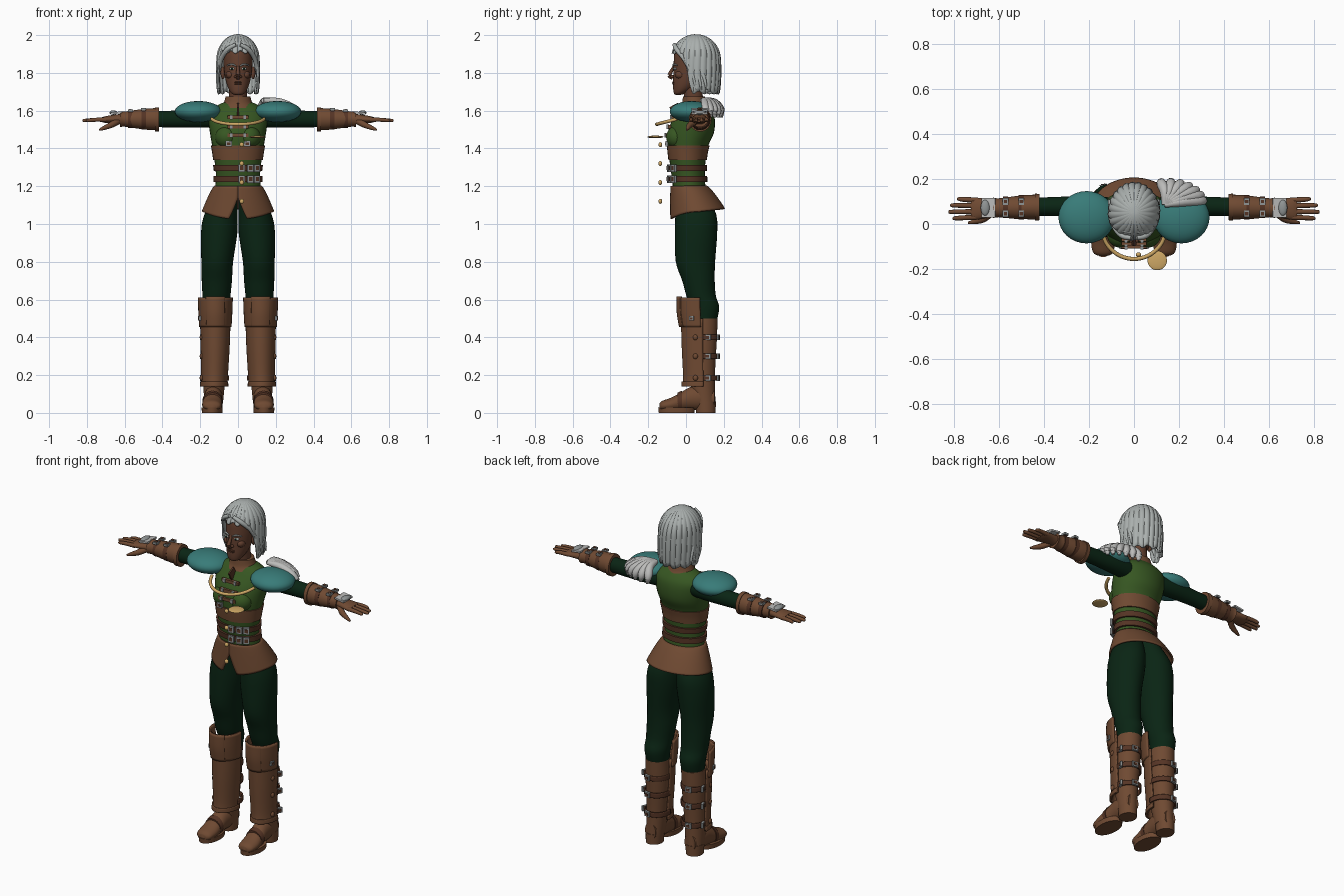
import bpy, bmesh
from math import sin, cos, pi, sqrt, radians
from mathutils import Matrix, Vector, Euler

cube = bpy.data.objects.get("Cube")
if cube:
    bpy.data.objects.remove(cube, do_unlink=True)


def material(name, r, g, b):
    m = bpy.data.materials.new(name)
    m.use_nodes = True
    m.diffuse_color = (r, g, b, 1)
    bsdf = m.node_tree.nodes["Principled BSDF"]
    bsdf.inputs["Base Color"].default_value = (r, g, b, 1)
    bsdf.inputs["Roughness"].default_value = 0.7
    return m


skin = material("dark skin", .125, .05, .028)
hair = material("silver hair", .40, .43, .42)
leather = material("brown leather", .16, .068, .032)
strap = material("dark leather", .09, .034, .018)
vest = material("moss green cloth", .038, .095, .016)
cloth = material("deep green cloth", .003, .018, .007)
teal = material("teal plate", .04, .20, .19)
gold = material("gold", .62, .39, .13)
metal = material("grey metal", .28, .30, .30)
pale = material("pale grey cloth", .50, .50, .49)


def finish(name, bm, mat, mirror=False, thick=0):
    bmesh.ops.recalc_face_normals(bm, faces=bm.faces)
    mesh = bpy.data.meshes.new(name)
    bm.to_mesh(mesh)
    bm.free()
    mesh.materials.append(mat)
    ob = bpy.data.objects.new(name, mesh)
    bpy.context.collection.objects.link(ob)
    bpy.ops.object.select_all(action='DESELECT')
    ob.select_set(True)
    bpy.context.view_layer.objects.active = ob
    bpy.ops.object.shade_smooth_by_angle(angle=radians(40))
    if thick:
        mod = ob.modifiers.new("thickness", 'SOLIDIFY')
        mod.thickness, mod.offset = thick, 0
    if mirror:
        ob.modifiers.new("mirror", 'MIRROR')
    return ob


def skin_rows(bm, rows, closed=True, caps=True):
    """Bridge rows of points with quads."""
    rows = [[bm.verts.new(p) for p in row] for row in rows]
    n = len(rows[0])
    for a, b in zip(rows, rows[1:]):
        for i in range(n if closed else n - 1):
            j = (i + 1) % n
            bm.faces.new((a[i], a[j], b[j], b[i]))
    if closed and caps:
        bm.faces.new(rows[0])
        bm.faces.new(rows[-1])


def spline(rings, steps=4):
    """Smooth Catmull-Rom resampling of ring values."""
    out, last = [], len(rings) - 1
    for i in range(last):
        a, b, c, d = (rings[max(0, min(last, i + k))] for k in (-1, 0, 1, 2))
        for s in range(steps):
            t = s / steps
            out.append([q + .5 * t * (r - p + t * (2*p - 5*q + 4*r - e + t * (3*(q - r) + e - p)))
                        for p, q, r, e in zip(a, b, c, d)])
    return out + [rings[-1]]


def loft(name, rings, mat, axis='Z', arc=None, thick=0, mirror=False, n=32, steps=4):
    """Rings are (position on axis, centre 1, centre 2, radius 1, radius 2)."""
    lo, hi = [radians(v) for v in arc] if arc else (0, 2 * pi)
    rows = []
    for s, c, d, r, q in spline(rings, steps):
        row = []
        for i in range(n):
            a = lo + (hi - lo) * i / (n - 1 if arc else n)
            u, v = c + r * sin(a), d - q * cos(a)
            row.append({'Z': (u, v, s), 'X': (s, u, v), 'Y': (u, s, v)}[axis])
        rows.append(row)
    bm = bmesh.new()
    skin_rows(bm, rows, closed=not arc)
    return finish(name, bm, mat, mirror, thick)


def tube(name, points, mat, mirror=False, n=10, steps=4):
    """Points are (x, y, z, radius)."""
    pts, rows = spline(points, steps), []
    for i, p in enumerate(pts):
        ahead = Vector(pts[min(i + 1, len(pts) - 1)][:3]) - Vector(pts[max(i - 1, 0)][:3])
        rot = ahead.to_track_quat('Z', 'Y')
        rows.append([Vector(p[:3]) + rot @ Vector((p[3] * cos(k), p[3] * sin(k), 0))
                     for k in (2 * pi * j / n for j in range(n))])
    bm = bmesh.new()
    skin_rows(bm, rows)
    return finish(name, bm, mat, mirror)


def solid(name, kind, loc, size, mat, rot=(0, 0, 0), mirror=False):
    bm = bmesh.new()
    m = Matrix.LocRotScale(Vector(loc), Euler([radians(v) for v in rot]), Vector(size))
    if kind == 'box':
        bmesh.ops.create_cube(bm, size=1, matrix=m)
    elif kind == 'ball':
        bmesh.ops.create_uvsphere(bm, u_segments=32, v_segments=18, radius=1, matrix=m)
    return finish(name, bm, mat, mirror)


def buckle(name, loc, rot=(0, 0, 0), mirror=False, w=.034, h=.03):
    solid(name + "_frame", 'box', loc, (w, .012, h), metal, rot, mirror)
    solid(name + "_tongue", 'box', loc, (w * .55, .016, h * .5), strap, rot, mirror)


# Torso, bust and raised belts that follow the torso
TORSO = [(1.16, 0, .02, .125, .09), (1.22, 0, .015, .118, .086), (1.28, 0, .01, .118, .09),
         (1.36, 0, .008, .128, .098), (1.42, 0, .012, .138, .108), (1.48, 0, .025, .148, .122),
         (1.54, 0, .038, .155, .115), (1.59, 0, .05, .15, .095), (1.625, 0, .05, .115, .072),
         (1.65, 0, .045, .06, .05)]
loft("vest", TORSO, vest)
solid("bust", 'ball', (.06, -.045, 1.46), (.06, .06, .06), vest, mirror=True)


def belt(name, low, high, grow, mat):
    rings = []
    for z in (low, (low + high) / 2, high):
        a, b = next((a, b) for a, b in zip(TORSO, TORSO[1:]) if a[0] <= z <= b[0])
        t = (z - a[0]) / (b[0] - a[0])
        c = [p + (q - p) * t for p, q in zip(a, b)]
        rings.append((z, 0, c[2], c[3] + grow, c[4] + grow))
    loft(name, rings, mat)


belt("bodice_band", 1.34, 1.415, .006, leather)
belt("upper_belt", 1.28, 1.312, .01, strap)
belt("lower_belt", 1.222, 1.254, .012, strap)
for z in (1.296, 1.238):
    for x in (.02, .065, .1):
        buckle("belt_buckle", (x, -.095 + x * x * 3, z), (0, 0, x * 300), h=.04)
buckle("bodice_buckle", (.05, -.102, 1.425), mirror=True)
solid("vest_seam", 'box', (0, -.045, 1.59), (.009, .05, .09), strap, (28, 0, 0))
for z, y in ((1.565, -.07), (1.515, -.088), (1.47, -.1)):
    solid("chest_strap", 'box', (0, y, z), (.11, .016, .018), leather)
    solid("chest_clasp", 'box', (.035, y - .008, z), (.014, .012, .022), metal, mirror=True)

# Flared hip skirt with a slit at the front
rows = []
for i in range(15):
    t = i / 14
    gap = .26 * max(0, t - .35) / .65
    row = []
    for k in range(65):
        a = gap + (2 * pi - 2 * gap) * k / 64
        drop = 1.065 - .04 * max(0, cos(a)) ** 2 + .015 * max(0, -cos(a))
        f = t ** .8
        row.append(((.121 + .066 * f) * sin(a), .015 + .045 * f - (.092 + .05 * f) * cos(a),
                    1.2 + (drop - 1.2) * t))
    rows.append(row)
bm = bmesh.new()
skin_rows(bm, rows, closed=False)
finish("hip_skirt", bm, leather, thick=.01)

# Trousers
loft("trouser_legs", [(1.16, .06, .03, .058, .08), (1.05, .09, .052, .088, .108),
     (.95, .1, .053, .096, .112), (.8, .11, .05, .084, .104), (.7, .112, .066, .08, .086),
     (.62, .114, .08, .074, .078), (.56, .116, .1, .07, .076), (.49, .116, .098, .062, .066)],
     cloth, mirror=True)

# Boots: shaft, foot, sole, heel and straps
loft("boot_shafts", [(.5, .117, .093, .066, .074), (.4, .119, .09, .068, .074),
     (.3, .121, .088, .064, .07), (.18, .125, .086, .058, .067), (.05, .13, .1, .05, .056)],
     leather, mirror=True)
loft("boot_feet", [(-.14, .137, .034, .025, .016), (-.125, .137, .038, .045, .026),
     (-.08, .137, .044, .053, .036), (-.03, .135, .058, .05, .048), (.02, .132, .075, .048, .06),
     (.08, .13, .08, .048, .064), (.15, .13, .075, .035, .05)], leather, 'Y', mirror=True)
loft("boot_soles", [(0, .137, -.05, .054, .094), (.028, .137, -.05, .056, .097)], leather, mirror=True)
loft("boot_heels", [(0, .132, .105, .047, .052), (.06, .131, .103, .05, .055)], leather, mirror=True)
loft("instep_straps", [(-.045, .135, .057, .052, .05), (-.02, .135, .063, .053, .055)],
     strap, 'Y', mirror=True)
for z in (.4, .3, .185):
    loft("boot_strap", [(z - .014, .121, .088, .07, .079), (z + .014, .121, .088, .07, .079)],
         strap, arc=(80, 280), thick=.008, mirror=True)
    buckle("boot_side_buckle", (.191, .115, z), (0, 0, 70), True)
    buckle("boot_back_buckle", (.135, .17, z), (0, 0, -10), True)
    solid("boot_stud", 'ball', (.193, .05, z), (.01, .013, .015), leather, mirror=True)

# Shin guards and knee guards
loft("shin_guards", [(.14, .126, .085, .066, .1), (.2, .124, .085, .066, .096),
     (.35, .121, .082, .072, .1), (.5, .12, .082, .076, .104)], leather,
     arc=(-94, 94), thick=.01, mirror=True)
loft("shin_guard_rims", [(.14, .126, .085, .071, .106), (.165, .126, .085, .07, .104)], leather,
     arc=(-94, 94), thick=.008, mirror=True)
loft("knee_guards", [(.455, .12, .082, .08, .108), (.53, .12, .08, .084, .118),
     (.61, .12, .078, .087, .118)], leather, arc=(-88, 88), thick=.012, mirror=True)
loft("knee_plates", [(.455, .12, .082, .084, .114), (.53, .12, .08, .088, .124),
     (.615, .12, .078, .09, .123)], leather, arc=(-32, 32), thick=.01, mirror=True)
buckle("knee_buckle", (.203, .03, .5), (0, 0, 80), True, .024, .024)

# Arms: sleeve, bracer, cuffs and buckled straps
loft("sleeves", [(.08, .065, 1.56, .05, .05), (.2, .075, 1.56, .05, .05),
     (.32, .078, 1.556, .043, .045), (.45, .076, 1.555, .04, .042)], cloth, 'X', mirror=True)
loft("bracers", [(.42, .075, 1.555, .055, .058), (.47, .075, 1.555, .054, .057),
     (.53, .073, 1.555, .05, .05), (.6, .072, 1.555, .042, .04), (.625, .072, 1.555, .046, .042)],
     leather, 'X', mirror=True)
loft("bracer_cuffs", [(.418, .075, 1.553, .058, .064), (.44, .075, 1.553, .06, .064)],
     leather, 'X', mirror=True)
for x, r in ((.5, .054), (.57, .047)):
    loft("bracer_strap", [(x - .012, .074, 1.555, r, r), (x + .012, .074, 1.555, r, r)],
         strap, 'X', mirror=True)
    for y in (.045, .1):
        buckle("bracer_buckle", (x, y, 1.553 + r), (90, 0, 0), True, .026, .03)

# Gloved hands
loft("palms", [(.6, .072, 1.555, .034, .03), (.65, .07, 1.555, .042, .024),
     (.7, .068, 1.553, .049, .018), (.722, .068, 1.552, .046, .012)], leather, 'X', mirror=True)
for y, tip in ((.106, .785), (.081, .815), (.055, .823), (.03, .805)):
    tube("finger", [(.7, y, 1.552, .012), (.75, y * 1.06 - .004, 1.552, .011),
         (tip - .01, y * 1.12 - .008, 1.548, .009), (tip, y * 1.12 - .008, 1.547, .003)], leather, True)
tube("thumb", [(.635, .05, 1.545, .018), (.67, .022, 1.525, .016), (.71, .01, 1.508, .011),
     (.735, .005, 1.498, .005)], leather, True)
solid("hand_plate", 'box', (.645, .072, 1.588), (.06, .085, .01), pale, (0, 8, 0), True)
solid("hand_plate_roll", 'ball', (.66, .072, 1.59), (.02, .035, .012), metal, mirror=True)

# Shoulder plates and the draped cloth on the left shoulder
solid("shoulder_plates", 'ball', (.21, .03, 1.595), (.125, .116, .056), teal, mirror=True)
for k in range(7):
    a = radians(5 + k * 16)
    x, y = .15 + .15 * cos(a), .095 + .088 * sin(a)
    tube("shoulder_drape", [(.135, .085, 1.655, .012), (.15 + .07 * cos(a), .095 + .05 * sin(a), 1.645, .022),
         (x, y, 1.605, .022), (x + .004, y + .004, 1.565, .008)], pale)

# Gold collar arc, disc and buttons
tube("gold_collar", [(.143 * sin(a), -.01 - .145 * cos(a), 1.565 - .037 * cos(a), .009)
     for a in (radians(-75 + 15 * k) for k in range(11))], gold)
solid("gold_disc", 'ball', (.103, -.162, 1.461), (.043, .043, .007), gold)
for z in (1.42, 1.32, 1.22, 1.12):
    solid("gold_button", 'ball', (.02, -.136, z), (.012, .01, .013), gold)

# Collar and neck
loft("collar", [(1.615, 0, .048, .1, .08), (1.64, 0, .045, .076, .066),
     (1.675, 0, .042, .066, .058)], leather)
loft("neck", [(1.62, 0, .045, .048, .05), (1.76, 0, .03, .046, .05)], skin)

# Head and face
loft("head", [(1.683, 0, -.042, .014, .012), (1.692, 0, -.034, .034, .03), (1.72, 0, -.012, .052, .056),
     (1.76, 0, .008, .065, .076), (1.81, 0, .024, .073, .091), (1.86, 0, .033, .077, .098),
     (1.91, 0, .038, .075, .098), (1.95, 0, .042, .06, .082), (1.975, 0, .045, .03, .04)], skin)
tube("nose", [(0, -.064, 1.835, .007), (0, -.08, 1.805, .01), (0, -.087, 1.785, .012),
     (0, -.07, 1.772, .01)], skin)
solid("nostrils", 'ball', (.012, -.073, 1.78), (.009, .01, .008), skin, mirror=True)
solid("cheeks", 'ball', (.042, -.03, 1.79), (.022, .028, .022), skin, mirror=True)
for z in (1.75, 1.742):
    solid("lip", 'ball', (0, -.064, z), (.022, .009, .005), strap)
solid("eyes", 'ball', (.031, -.057, 1.822), (.015, .01, .007), pale, mirror=True)
solid("pupils", 'ball', (.031, -.065, 1.822), (.006, .004, .006), cloth, mirror=True)
tube("eyebrows", [(.012, -.069, 1.837, .003), (.032, -.065, 1.846, .005), (.058, -.046, 1.84, .003)],
     hair, True)
solid("ears", 'ball', (.08, .038, 1.8), (.012, .02, .034), skin, (-10, 0, 0), True)

# Hair: dome running down to a bob, open at the face, rippled into locks
rows = []
for i in range(1, 23):
    row = []
    for k in range(192):
        a = 2 * pi * k / 192
        f = max(0, min(1, (cos(a) - .1) / .5))
        low = 1.695 + .215 * f * f * (3 - 2 * f) + .008 * sin(a * 12)
        z = 2.0 - (2.0 - low) * (i / 22) ** 1.8
        r = sqrt(max(0, 1 - ((z - 1.87) / .13) ** 2)) if z > 1.87 else 1 + .6 * (1.87 - z) - 5 * (1.87 - z) ** 2
        r *= .97 + .05 * abs(sin(a * 12 + (2 - z) * 4))
        row.append((.108 * r * sin(a), .052 - .126 * r * cos(a), z))
    rows.append(row)
bm = bmesh.new()
skin_rows(bm, rows, caps=False)
bmesh.ops.holes_fill(bm, edges=[e for e in bm.edges if e.is_boundary and e.verts[0].co.z > 1.99])
finish("hair_bob", bm, hair, thick=.01)
for s in (-1, 1):
    for k in range(3):
        y = -.062 + .028 * k
        tube("front_lock", [(s * .012, y, 1.95 + .012 * k, .01), (s * .055, y + .012, 1.925 + .012 * k, .013),
             (s * .09, y + .055, 1.87, .012), (s * .106, y + .1, 1.78, .01), (s * .108, y + .115, 1.71, .004)], hair)
